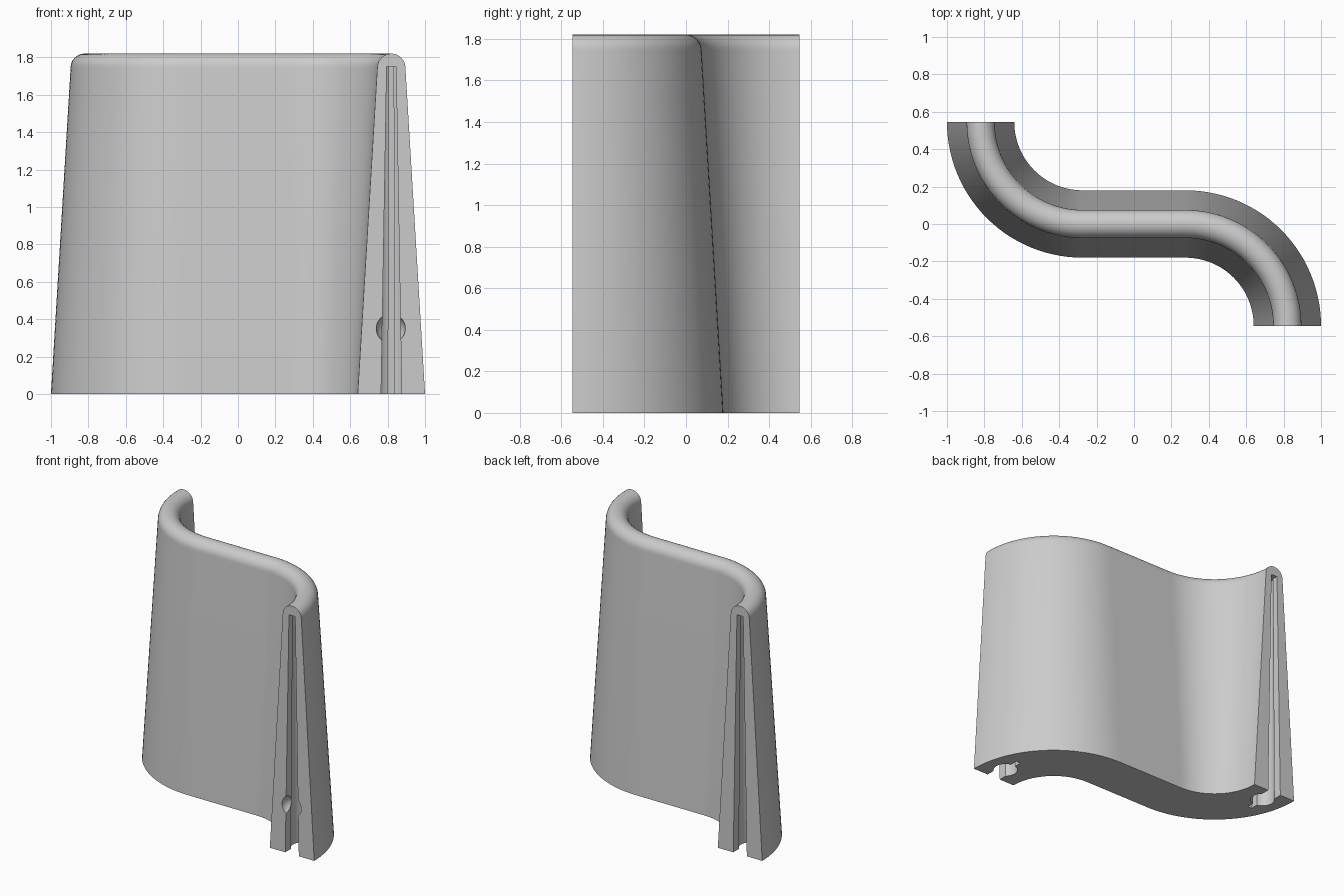
import bpy, bmesh, math
from mathutils import Matrix, Vector

cube = bpy.data.objects.get("Cube")
if cube:
    bpy.data.objects.remove(cube, do_unlink=True)

HEIGHT, FOOT, CROWN = 1.82, 0.18, 0.075
BEND, MID, END = 0.545, 0.275, 0.82

grey = bpy.data.materials.new("plain grey")
grey.use_nodes = True
colour = (0.6, 0.6, 0.6, 1)
grey.diffuse_color = colour
grey.node_tree.nodes["Principled BSDF"].inputs["Base Color"].default_value = colour


def make_object(name, bm):
    bmesh.ops.recalc_face_normals(bm, faces=bm.faces)
    mesh = bpy.data.meshes.new(name)
    bm.to_mesh(mesh)
    bm.free()
    mesh.materials.append(grey)
    ob = bpy.data.objects.new(name, mesh)
    bpy.context.collection.objects.link(ob)
    return ob


def loft(rings):
    # skin a series of closed loops and cap both ends
    bm = bmesh.new()
    loops = [[bm.verts.new(p) for p in ring] for ring in rings]
    for a, b in zip(loops, loops[1:]):
        n = len(a)
        for i in range(n):
            j = (i + 1) % n
            bm.faces.new((a[i], a[j], b[j], b[i]))
    bm.faces.new(loops[0])
    bm.faces.new(loops[-1])
    return bm


# S-shaped path: position and sideways direction
path = []
STEPS = 28
for i in range(STEPS + 1):
    t = math.pi + math.pi / 2 * i / STEPS
    d = Vector((math.cos(t), math.sin(t), 0))
    path.append((Vector((-MID, BEND, 0)) + d * BEND, d))
path += [(Vector((-p.x, -p.y, 0)), d) for p, d in reversed(path)]

# Tapered section with a rounded crown
section = [(-FOOT, 0), (FOOT, 0)]
for i in range(17):
    t = math.pi * i / 16
    section.append((CROWN * math.cos(t), HEIGHT - CROWN + CROWN * math.sin(t)))

wall = make_object("curved_wall", loft(
    [[p + d * s + Vector((0, 0, z)) for s, z in section] for p, d in path]))


# Keyhole slot: open neck, round pocket, narrow slit, tapering upwards
def keyhole(z, neck, pocket, slit, scale):
    centre = 0.13 * scale
    half = [(neck, -0.05)]
    a0 = -math.acos(neck / pocket)
    a1 = math.acos(slit / pocket)
    for i in range(13):
        t = a0 + (a1 - a0) * i / 12
        half.append((pocket * math.cos(t), centre + pocket * math.sin(t)))
    half.append((slit, 0.27 * scale))
    outline = half + [(-x, y) for x, y in reversed(half)]
    return [Vector((END + x, y - BEND, z)) for x, y in outline]


def cut(bm, turn):
    bm.transform(Matrix.Rotation(turn, 4, "Z"))
    cutter = make_object("cutter", bm)
    cutter.hide_render = True
    mod = wall.modifiers.new("cut", "BOOLEAN")
    mod.operation, mod.solver, mod.object = "DIFFERENCE", "EXACT", cutter
    bpy.ops.object.modifier_apply(modifier=mod.name)
    bpy.data.objects.remove(cutter, do_unlink=True)


bpy.context.view_layer.objects.active = wall
wall.select_set(True)
slope = (0.055 - 0.025) / 1.75
for turn in (0, math.pi):
    cut(loft([keyhole(-0.05, 0.055 + 0.05 * slope, 0.085, 0.018, 1),
              keyhole(1.75, 0.025, 0.037, 0.012, 0.55)]), turn)
    # round socket across the slot near the foot
    ball = bmesh.new()
    bmesh.ops.create_uvsphere(ball, u_segments=32, v_segments=16, radius=0.078)
    ball.transform(Matrix.Translation((END - 0.003, -BEND, 0.35)))
    cut(ball, turn)

bpy.ops.object.shade_smooth_by_angle(angle=math.radians(30))
